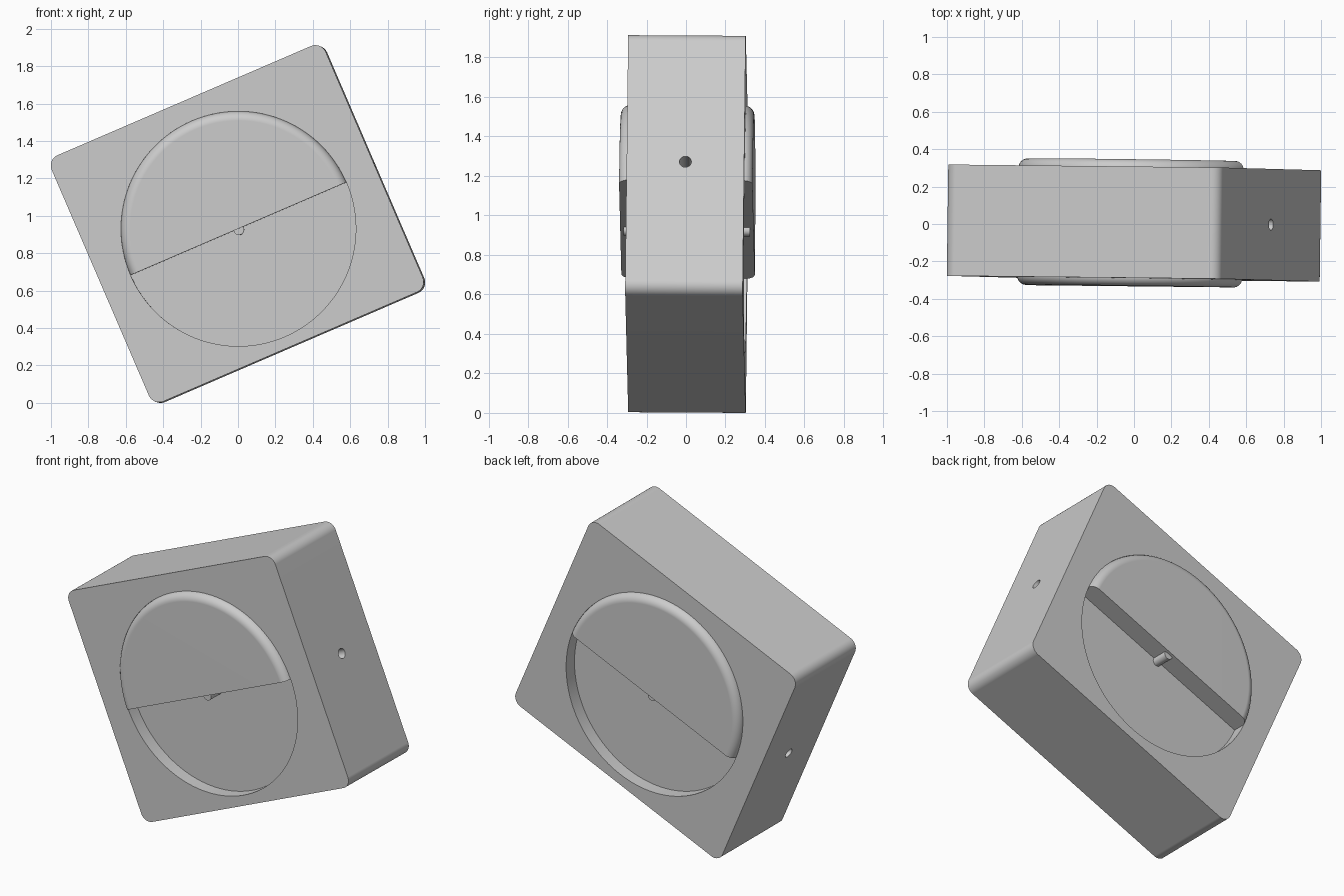
import bpy, bmesh, math
from mathutils import Matrix, Vector

if "Cube" in bpy.data.objects:
    bpy.data.objects.remove(bpy.data.objects["Cube"], do_unlink=True)

# Main dimensions
WIDTH, DEPTH, HEIGHT = 1.595, 0.595, 1.433
CORNER = 0.06
DISC_R = 0.628
DISC_AT = Vector((-0.005, 0, -0.027))
RAISED = 0.338          # half depth of the raised half disc
RIM = 0.05              # rounding of its rim
FLOOR = 0.215           # half depth of the web between the pockets
HOLE_R, HOLE_DEPTH = 0.03, 0.3
SEGS = 128

# Overall pose of the body
POSE = (Matrix.Translation((0, 0.005, 0.96))
        @ Matrix.Rotation(-0.0135, 4, 'Z') @ Matrix.Rotation(-0.006, 4, 'X')
        @ Matrix.Rotation(math.radians(-23.3), 4, 'Y'))

grey = bpy.data.materials.new("light_grey")
grey.use_nodes = True
colour = (0.6, 0.6, 0.6, 1)
grey.diffuse_color = colour
grey.node_tree.nodes["Principled BSDF"].inputs["Base Color"].default_value = colour


def make_object(name, bm):
    bmesh.ops.recalc_face_normals(bm, faces=bm.faces)
    mesh = bpy.data.meshes.new(name)
    bm.to_mesh(mesh)
    bm.free()
    mesh.materials.append(grey)
    obj = bpy.data.objects.new(name, mesh)
    bpy.context.collection.objects.link(obj)
    return obj


def circle(radius, segs):
    angles = [2 * math.pi * i / segs for i in range(segs)]
    return [(radius * math.cos(a), radius * math.sin(a)) for a in angles]


def ring(bm, points):
    """A closed loop of vertices and edges."""
    verts = [bm.verts.new(p) for p in points]
    for a, b in zip(verts, verts[1:] + verts[:1]):
        bm.edges.new((a, b))
    return verts


def ring_edges(bm, verts):
    return [bm.edges.get((a, b)) for a, b in zip(verts, verts[1:] + verts[:1])]


def wall(bm, first, second):
    """Quads between two loops; returns them in order."""
    n = len(first)
    return [bm.faces.new((first[i], first[(i + 1) % n], second[(i + 1) % n], second[i]))
            for i in range(n)]


def fill_around(bm, outer_edges, hole, normal):
    bmesh.ops.triangle_fill(bm, use_beauty=True, normal=normal,
                            edges=outer_edges + ring_edges(bm, hole))


# Housing: rounded square outline with a round pocket on each side
outline = []
for quarter, (sx, sz) in enumerate(((1, 1), (-1, 1), (-1, -1), (1, -1))):
    for i in range(11):
        a = math.radians(90 * quarter + 9 * i)
        outline.append((sx * (WIDTH / 2 - CORNER) + CORNER * math.cos(a),
                        sz * (HEIGHT / 2 - CORNER) + CORNER * math.sin(a)))
bm = bmesh.new()
outer = {s: ring(bm, [(x, s * DEPTH / 2, z) for x, z in outline]) for s in (-1, 1)}
sides = wall(bm, outer[-1], outer[1])
for s in (-1, 1):
    rim, base = (ring(bm, [DISC_AT + Vector((x, s * y, z)) for x, z in circle(DISC_R, SEGS)])
                 for y in (DEPTH / 2, FLOOR))
    wall(bm, rim, base)
    bm.faces.new(base)
    fill_around(bm, ring_edges(bm, outer[s]), rim, (0, s, 0))

# Small round holes in the two end faces
for s, face in ((1, sides[43]), (-1, sides[21])):
    edges = list(face.edges)
    bmesh.ops.delete(bm, geom=[face], context='FACES_ONLY')
    mouth, end = (ring(bm, [(s * x, y, z) for y, z in circle(HOLE_R, 32)])
                  for x in (WIDTH / 2, WIDTH / 2 - HOLE_DEPTH))
    wall(bm, mouth, end)
    bm.faces.new(end)
    fill_around(bm, edges, mouth, (s, 0, 0))
housing = make_object("housing", bm)

# Half disc with rounded rims, turned from a profile and closed along its straight edge
arc = [math.radians(90 * i / 8) for i in range(9)]
half = [(DISC_R - RIM + RIM * math.sin(a), RAISED - RIM + RIM * math.cos(a)) for a in arc]
profile = [(0, RAISED)] + half + [(x, -y) for x, y in reversed(half)] + [(0, -RAISED)]
bm = bmesh.new()
verts = [bm.verts.new((x, y, 0)) for x, y in profile]
edges = [bm.edges.new(pair) for pair in zip(verts, verts[1:])]
bmesh.ops.spin(bm, geom=verts + edges, cent=(0, 0, 0), axis=(0, -1, 0),
               angle=math.pi, steps=SEGS // 2)
bmesh.ops.remove_doubles(bm, verts=bm.verts[:], dist=1e-5)
bmesh.ops.holes_fill(bm, edges=[e for e in bm.edges if e.is_boundary], sides=0)
bmesh.ops.translate(bm, vec=DISC_AT, verts=bm.verts[:])
half_disc = make_object("half_disc", bm)

# Pivot pin across the straight edge of the half disc
bm = bmesh.new()
ends = [ring(bm, [DISC_AT + Vector((x, y, z - 0.006)) for x, z in circle(0.028, 32)])
        for y in (-0.32, 0.32)]
wall(bm, *ends)
for end in ends:
    bm.faces.new(end)
pin = make_object("pivot_pin", bm)

# Pose the parts, rest them on the ground and shade
parts = (housing, half_disc, pin)
for obj in parts:
    obj.data.transform(POSE)
lowest = min(v.co.z for v in housing.data.vertices)
for obj in parts:
    obj.data.transform(Matrix.Translation((0, 0, -lowest)))
    bpy.ops.object.select_all(action='DESELECT')
    obj.select_set(True)
    bpy.context.view_layer.objects.active = obj
    bpy.ops.object.shade_smooth_by_angle(angle=math.radians(30))
    obj.modifiers.new("flat_faces", 'WEIGHTED_NORMAL').keep_sharp = True
